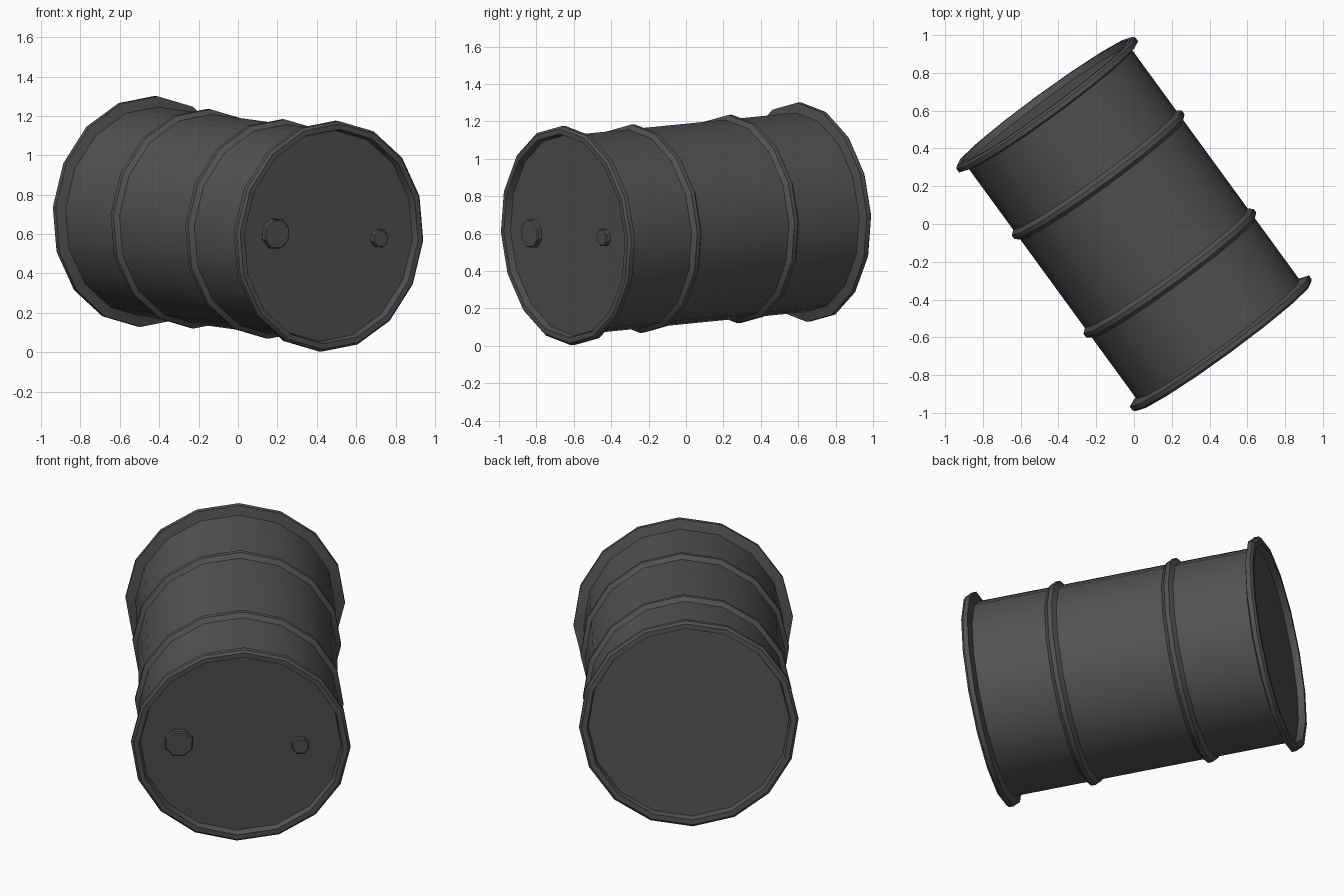
import bpy, bmesh, math
from mathutils import Matrix, Vector

if "Cube" in bpy.data.objects:
    bpy.data.objects.remove(bpy.data.objects["Cube"])

# Single dark grey paint
paint = bpy.data.materials.new("dark_grey_metal")
paint.diffuse_color = (0.085, 0.085, 0.085, 1)
paint.use_nodes = True
paint.node_tree.nodes["Principled BSDF"].inputs["Base Color"].default_value = paint.diffuse_color

# Pose of the drum: lying down, turned, slightly tilted and rolled
a, t, roll = math.radians(36.1), math.radians(4.6), math.radians(2)
axis = Vector((math.sin(a) * math.cos(t), -math.cos(a) * math.cos(t), -math.sin(t)))
right = Vector((math.cos(a), math.sin(a), 0))
up = axis.cross(right)
r2 = right * math.cos(roll) - up * math.sin(roll)
u2 = up * math.cos(roll) + right * math.sin(roll)
pose = Matrix((r2, u2, axis)).transposed().to_4x4()
pose.translation = (0, 0, 0.652)


def lathe(name, profile, sides, x=0.0, y=0.0, phase=0.0):
    """Spin (radius, height) points about local z and close both ends."""
    bm = bmesh.new()
    rings = []
    for r, h in profile:
        rings.append([bm.verts.new((x + r * math.cos(phase + 2 * math.pi * k / sides),
                                    y + r * math.sin(phase + 2 * math.pi * k / sides), h))
                      for k in range(sides)])
    for lo, hi in zip(rings, rings[1:]):
        for k in range(sides):
            n = (k + 1) % sides
            bm.faces.new((lo[k], lo[n], hi[n], hi[k]))
    bm.faces.new(rings[0][::-1])
    bm.faces.new(rings[-1])
    bmesh.ops.recalc_face_normals(bm, faces=bm.faces)
    me = bpy.data.meshes.new(name)
    bm.to_mesh(me)
    bm.free()
    me.materials.append(paint)
    ob = bpy.data.objects.new(name, me)
    bpy.context.collection.objects.link(ob)
    ob.matrix_world = pose
    bpy.ops.object.select_all(action='DESELECT')
    ob.select_set(True)
    bpy.context.view_layer.objects.active = ob
    bpy.ops.object.shade_smooth_by_angle(angle=math.radians(25))
    return ob


# Drum shell: half profile from the middle to the recessed end, then mirrored
half = [(0.535, 0.291), (0.559, 0.311), (0.559, 0.335), (0.535, 0.355),   # rolling hoop
        (0.535, 0.757), (0.588, 0.770), (0.588, 0.795), (0.575, 0.807),   # end rim
        (0.547, 0.807), (0.538, 0.770)]                                   # recessed lid
lathe("drum_shell", [(r, -h) for r, h in reversed(half)] + half, 16)

# Bung caps on the front lid
lathe("large_bung", [(0.08, 0.765), (0.08, 0.792), (0.074, 0.798)], 8, x=-0.332, phase=math.pi / 8)
lathe("small_bung", [(0.048, 0.765), (0.048, 0.792), (0.043, 0.798)], 8, x=0.32, phase=math.pi / 8)
